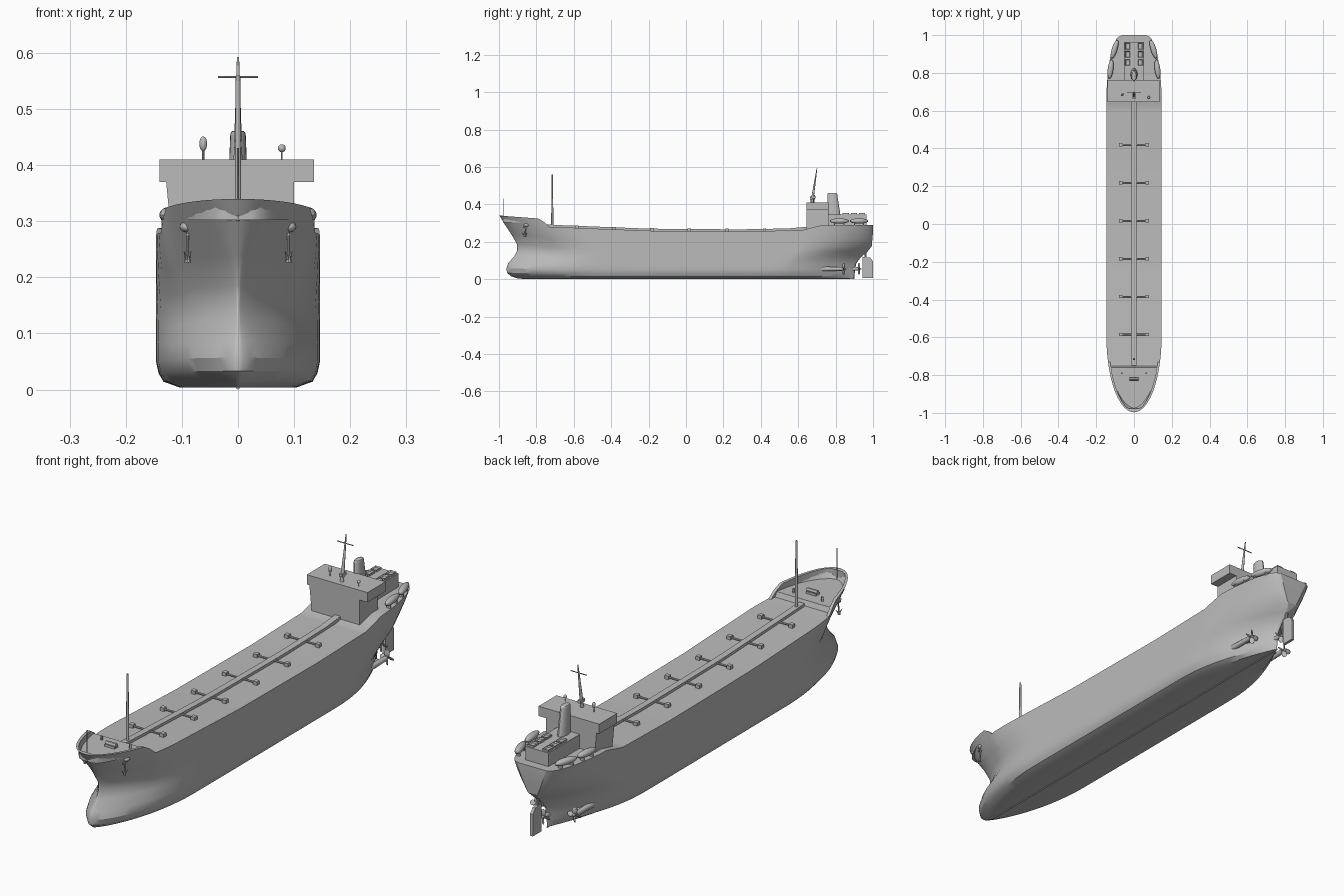
import bpy, bmesh, math
from mathutils import Vector, Matrix

cube = bpy.data.objects.get("Cube")
if cube:
    bpy.data.objects.remove(cube)

grey = bpy.data.materials.new("hull_grey")
grey.use_nodes = True
GREY = (0.5, 0.5, 0.5, 1)
grey.diffuse_color = GREY
grey.node_tree.nodes["Principled BSDF"].inputs["Base Color"].default_value = GREY


def finish(name, bm, smooth=True):
    bmesh.ops.recalc_face_normals(bm, faces=bm.faces)
    mesh = bpy.data.meshes.new(name)
    bm.to_mesh(mesh)
    bm.free()
    mesh.materials.append(grey)
    ob = bpy.data.objects.new(name, mesh)
    bpy.context.collection.objects.link(ob)
    if smooth:
        bpy.ops.object.select_all(action="DESELECT")
        ob.select_set(True)
        bpy.context.view_layer.objects.active = ob
        bpy.ops.object.shade_smooth_by_angle(angle=math.radians(30))
    return ob


def box(name, centre, size, turn=0):
    bm = bmesh.new()
    m = Matrix.Translation(centre) @ Matrix.Rotation(turn, 4, "Z") @ Matrix.Diagonal((*size, 1))
    bmesh.ops.create_cube(bm, size=1, matrix=m)
    return finish(name, bm, False)


def rod(name, a, b, r1, r2=None, sides=12):
    a, b = Vector(a), Vector(b)
    d = b - a
    m = Matrix.Translation((a + b) / 2) @ d.to_track_quat("Z", "Y").to_matrix().to_4x4()
    bm = bmesh.new()
    bmesh.ops.create_cone(bm, cap_ends=True, segments=sides, radius1=r1,
                          radius2=r1 if r2 is None else r2, depth=d.length, matrix=m)
    return finish(name, bm)


def ball(name, centre, size, turn=0):
    bm = bmesh.new()
    m = Matrix.Translation(centre) @ Matrix.Rotation(turn, 4, "Z") @ Matrix.Diagonal((*size, 1))
    bmesh.ops.create_uvsphere(bm, u_segments=16, v_segments=10, radius=1, matrix=m)
    return finish(name, bm)


def extrude(name, outline, vec):
    bm = bmesh.new()
    face = bm.faces.new([bm.verts.new(p) for p in outline])
    ext = bmesh.ops.extrude_face_region(bm, geom=[face])["geom"]
    bmesh.ops.translate(bm, vec=vec, verts=[g for g in ext if isinstance(g, bmesh.types.BMVert)])
    return finish(name, bm, False)


def clamp(v):
    return max(0.0, min(1.0, v))


def interp(points, v):
    for (a, fa), (b, fb) in zip(points, points[1:]):
        if v <= b:
            return fa + (fb - fa) * clamp((v - a) / (b - a))
    return points[-1][1]


# Hull: rows run from keel to rail, stations from stem to stern
SHEER = [(-1, .30), (-.73, .28), (-.2, .259), (.3, .255), (.62, .262), (.72, .287), (1, .29)]
KEEL, BEAM = .004, .146
# level, stem y, stern y, fullness, bow sharpness
ROWS = [(0, -.90, .90, .72, .9), (.04, -.935, .90, .91, .8), (.1, -.957, .902, .97, .7),
        (.18, -.96, .905, 1, .65), (.28, -.95, .91, 1, .72), (.4, -.917, .935, 1, .88),
        (.5, -.903, .97, 1, .95), (.6, -.903, .993, 1, .88), (.75, -.933, .997, 1, .74),
        (.88, -.967, 1, 1, .6), (1, -.997, 1, 1, .5)]
STATIONS = ([-.997, -.993, -.985, -.97, -.95, -.92, -.89, -.86, -.82, -.79, -.76, -.752, -.73]
            + [-.7 + .05 * i for i in range(27)]
            + [.62, .67, .72, .76, .8, .84, .88, .92, .95, .975, .99, 1])
STATIONS.sort()


def rise(y):
    return .04 * clamp((-.73 - y) / .05)


def hull_point(row, station):
    t, stem, stern, full, sharp = row
    y = stem + (stern - stem) * (station + .997) / 1.997
    bow = clamp((y - stem) / (.47 - .07 * t))
    run = clamp((stern - y) / (.45 - .1 * t))
    transom = .45 * clamp((t - .5) / .5) ** .7
    run_power = 1 - .5 * clamp((t - .4) / .6)
    x = BEAM * full * (1 - (1 - bow) ** 2) ** sharp
    x *= transom + (1 - transom) * (1 - (1 - run) ** 2) ** run_power
    z = KEEL + t * (interp(SHEER, y) - KEEL) + rise(y) * t ** 3
    return Vector((x, y, z))


def deck_height(y):
    return .302 if y < -.755 else interp(SHEER, y)


bm = bmesh.new()
columns = []
for s in STATIONS + [None]:
    col = [hull_point(r, 1 if s is None else s) for r in ROWS]
    rail = col[-1]
    rim = Vector((max(0, rail.x - .012), max(rail.y, -.978), rail.z))
    deck = Vector((rim.x, rim.y, deck_height(rim.y)))
    col = [Vector((0, col[0].y, KEEL))] + col + [rim, deck, Vector((0, deck.y, deck.z))]
    if s is None:
        for p in col:
            p.x = 0
    columns.append([bm.verts.new(p) for p in col])
for a, b in zip(columns, columns[1:]):
    for i in range(len(a) - 1):
        bm.faces.new((a[i], b[i], b[i + 1], a[i + 1]))
bmesh.ops.remove_doubles(bm, verts=bm.verts, dist=.0004)
bmesh.ops.delete(bm, geom=[f for f in bm.faces if all(abs(v.co.x) < 1e-5 for v in f.verts)],
                 context="FACES")
hull = finish("hull", bm)
mirror = hull.modifiers.new("mirror", "MIRROR")
mirror.merge_threshold = .0005

# Deck pipeline with branches and manifolds
ys = [-.75 + .1 * i for i in range(15)]
low = [(-.013, y, deck_height(y) - .004) for y in ys]
high = [(-.013, y, deck_height(y) + .011) for y in reversed(ys)]
extrude("deck_pipeline", low + high, (.026, 0, 0))
for i in range(6):
    y = -.585 + .201 * i
    z = deck_height(y) + .006
    rod("branch_pipe", (-.07, y, z), (.07, y, z), .004, sides=8)
    for side in (-1, 1):
        box("manifold", (side * .07, y, z), (.018, .018, .016))

# Bridge with overhanging wings
bridge = [(-.117, .255), (-.128, .37), (-.14, .37), (-.14, .41),
          (.135, .41), (.135, .37), (.1, .37), (.1, .255)]
extrude("bridge", [(x, .645, z) for x, z in bridge], (0, .117, 0))
rod("main_mast", (0, .672, .405), (0, .70, .592), .008, .002)
rod("main_yard", (-.036, .695, .557), (.036, .695, .557), .002, sides=8)
box("radar", (0, .678, .437), (.014, .03, .012))
rod("aerial_stem", (-.062, .685, .408), (-.062, .685, .43), .002, sides=8)
ball("aerial_dome", (-.062, .685, .438), (.007, .007, .013))
rod("lamp_stem", (.078, .67, .408), (.078, .67, .43), .0015, sides=8)
ball("signal_lamp", (.078, .67, .43), (.007, .007, .007))

# Aft house, funnel and skylights
box("aft_house", (0, .862, .315), (.104, .204, .06))
bm = bmesh.new()
bmesh.ops.create_cone(bm, cap_ends=True, segments=20, radius1=.035, radius2=.026, depth=.118)
top = [e for e in bm.edges if all(v.co.z > 0 for v in e.verts)]
bmesh.ops.bevel(bm, geom=top, offset=.008, segments=3, profile=.5, affect="EDGES")
for v in bm.verts:
    v.co = (v.co.x * .52, .786 + v.co.y - .08 * v.co.z, v.co.z + .402)
finish("funnel", bm)
for side in (-1, 1):
    for y in (.855, .898, .941):
        bm = bmesh.new()
        m = Matrix.Translation((side * .034, y, .347)) @ Matrix.Diagonal((.026, .034, .012, 1))
        bmesh.ops.create_cube(bm, size=1, matrix=m)
        lid = [f for f in bm.faces if f.normal.z > .9]
        bmesh.ops.inset_individual(bm, faces=lid, thickness=.005, depth=-.005)
        finish("skylight", bm, False)

# Lifeboats on cradles along the quarters
for side in (-1, 1):
    for x, y, turn in ((.124, .82, .12), (.103, .925, .3)):
        ball("lifeboat", (side * x, y, .311), (.015, .052, .014), side * turn)
        for off in (-.025, .025):
            box("boat_cradle", (side * (x - off * turn), y + off, .294), (.018, .005, .022))

# Forecastle fittings
rod("fore_mast", (0, -.715, .275), (0, -.715, .56), .006, .004)
rod("jackstaff", (0, -.977, .3), (0, -.977, .43), .0025, .0015, 8)
box("windlass_bed", (0, -.82, .306), (.045, .022, .01))
rod("windlass_drum", (-.024, -.82, .314), (.024, -.82, .314), .008)
for side in (-1, 1):
    rod("bollard", (side * .065, -.79, .3), (side * .065, -.79, .318), .005)

# Anchors hung from the bow
for side in (-1, 1):
    x = side * .09
    ball("anchor_bolster", (x, -.852, .29), (.014, .016, .01))
    rod("anchor_shank", (x, -.855, .29), (x, -.862, .23), .003, sides=8)
    rod("anchor_stock", (x, -.872, .276), (x, -.835, .276), .003, sides=8)
    rod("anchor_crown", (x, -.862, .226), (x, -.862, .238), .006, .004, 8)
    for off in (-.012, .012):
        rod("anchor_fluke", (x, -.862, .23), (x + off * .5, -.862 + off, .246), .004, .001, 6)


# Propellers, shafts and rudder
def propeller(x, y, z, radius=.032):
    rod("propeller_hub", (x, y - .012, z), (x, y + .014, z), .008, .003)
    for i in range(4):
        bm = bmesh.new()
        m = (Matrix.Translation((x, y, z)) @ Matrix.Rotation(i * math.pi / 2, 4, "Y")
             @ Matrix.Translation((0, 0, radius * .55)) @ Matrix.Rotation(.6, 4, "Z")
             @ Matrix.Diagonal((.011, .0025, radius * .45, 1)))
        bmesh.ops.create_uvsphere(bm, u_segments=10, v_segments=6, radius=1, matrix=m)
        finish("propeller_blade", bm)


rod("stern_tube", (0, .86, .055), (0, .92, .055), .012, .009)
propeller(0, .925, .055)
for side in (-1, 1):
    rod("shaft_pod", (side * .085, .70, .055), (side * .085, .835, .055), .013, .01)
    box("shaft_strut", (side * .065, .79, .057), (.045, .03, .006))
    propeller(side * .085, .843, .055)
rudder = [(.945, .005), (1, .005), (1, .095), (.985, .115), (.945, .12)]
extrude("rudder", [(-.006, y, z) for y, z in rudder], (.012, 0, 0))
rod("rudder_stock", (0, .96, .11), (0, .96, .17), .006)
rod("keel_bar", (0, -.88, .003), (0, .9, .003), .003, sides=6)
